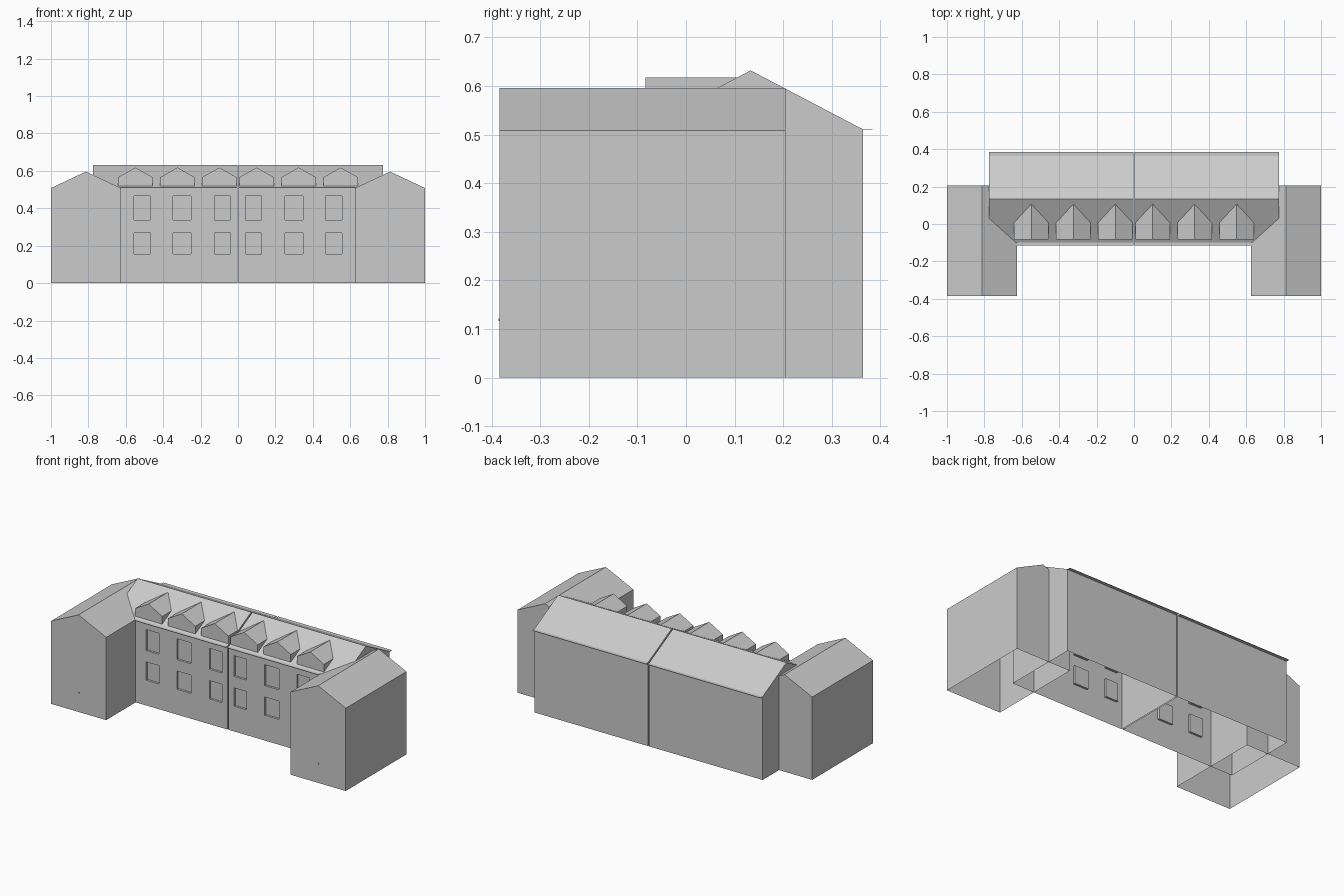
import bpy, bmesh
from mathutils import Vector

cube = bpy.data.objects.get("Cube")
if cube:
    bpy.data.objects.remove(cube)

grey = bpy.data.materials.new("plain_grey")
grey.use_nodes = True
colour = (0.6, 0.6, 0.6, 1)
grey.diffuse_color = colour
grey.node_tree.nodes["Principled BSDF"].inputs["Base Color"].default_value = colour


def finish(bm, name):
    mesh = bpy.data.meshes.new(name)
    bm.to_mesh(mesh)
    bm.free()
    mesh.materials.append(grey)
    obj = bpy.data.objects.new(name, mesh)
    bpy.context.collection.objects.link(obj)
    return obj


def prism(profile, axis, start, end):
    """Extrude a profile of (across, height) points along x or y; leave the underside open."""
    bm = bmesh.new()

    def ring(at):
        return [bm.verts.new((at, a, z) if axis == "x" else (a, at, z)) for a, z in profile]

    first, second = ring(start), ring(end)
    bm.faces.new(first)
    bm.faces.new(second)
    for i in range(len(profile) - 1):
        bm.faces.new((first[i], first[i + 1], second[i + 1], second[i]))
    bmesh.ops.recalc_face_normals(bm, faces=bm.faces)
    if sum(f.normal.z * f.calc_area() for f in bm.faces) < 0:
        bmesh.ops.reverse_faces(bm, faces=bm.faces)
    return bm


def box(name, low, high):
    bm = bmesh.new()
    bmesh.ops.create_cube(bm, size=1)
    low, high = Vector(low), Vector(high)
    for v in bm.verts:
        v.co = (low + high) / 2 + v.co * (high - low)
    return finish(bm, name)


def mirror_across(obj):
    mod = obj.modifiers.new("other_side", "MIRROR")
    mod.use_axis[0] = True


FRONT, BACK, RIDGE_Y = -0.098, 0.364, 0.133
EAVE, RIDGE = 0.511, 0.632
SEAM, END = 0.004, 0.775
WINDOW_X = [(0.041, 0.126), (0.25, 0.347), (0.468, 0.555)]
WINDOW_Z = [(0.155, 0.267), (0.337, 0.465)]

# Main hall, one half with its pitched roof
hall = prism([(FRONT, 0), (FRONT, EAVE), (RIDGE_Y, RIDGE), (BACK, EAVE), (BACK, 0)],
             "x", SEAM, END)


def is_front(face):
    return face.normal.y < -0.99


# Cut the front wall along the window edges, then push the panes back
cuts = [((x, 0, 0), (1, 0, 0)) for pair in WINDOW_X for x in pair]
cuts += [((0, 0, z), (0, 0, 1)) for pair in WINDOW_Z for z in pair]
for point, normal in cuts:
    faces = [f for f in hall.faces if is_front(f)]
    edges = list({e for f in faces for e in f.edges})
    verts = list({v for f in faces for v in f.verts})
    bmesh.ops.bisect_plane(hall, geom=verts + edges + faces, plane_co=point, plane_no=normal)


def within(value, pairs):
    return any(a < value < b for a, b in pairs)


panes = []
for f in hall.faces:
    c = f.calc_center_median()
    if is_front(f) and within(c.x, WINDOW_X) and within(c.z, WINDOW_Z):
        panes.append(f)
for pane in bmesh.ops.extrude_discrete_faces(hall, faces=panes)["faces"]:
    bmesh.ops.translate(hall, verts=pane.verts, vec=(0, 0.013, 0))
mirror_across(finish(hall, "main_hall"))

# Side wings with gables facing front and back
INNER, OUTER, MIDDLE = 0.626, 1.0, 0.813
wing = prism([(INNER, 0), (INNER, 0.508), (MIDDLE, 0.596), (OUTER, 0.508), (OUTER, 0)],
             "y", -0.384, 0.205)
mirror_across(finish(wing, "side_wing"))

# Thin eaves along both long sides
mirror_across(box("front_eave", (SEAM, FRONT - 0.018, EAVE - 0.002), (INNER, FRONT, EAVE)))
mirror_across(box("back_eave", (SEAM, BACK, EAVE - 0.002), (END, BACK + 0.02, EAVE)))

# Dormers, running back into the front roof slope
for i, x in enumerate((0.1, 0.324, 0.549)):
    half = 0.092
    dormer = prism([(x - half, 0.519), (x - half, 0.566), (x, 0.618),
                    (x + half, 0.566), (x + half, 0.519)], "y", -0.083, 0.106)
    # Trim the tail to the roof slope
    slope = (RIDGE - EAVE) / (RIDGE_Y - FRONT)
    for v in dormer.verts:
        if v.co.y > 0:
            v.co.y = FRONT + (v.co.z - EAVE) / slope
    mirror_across(finish(dormer, f"dormer_{i + 1}"))

# Small vents low on the wing fronts
mirror_across(box("wing_vent", (MIDDLE - 0.005, -0.386, 0.116), (MIDDLE + 0.005, -0.384, 0.121)))
